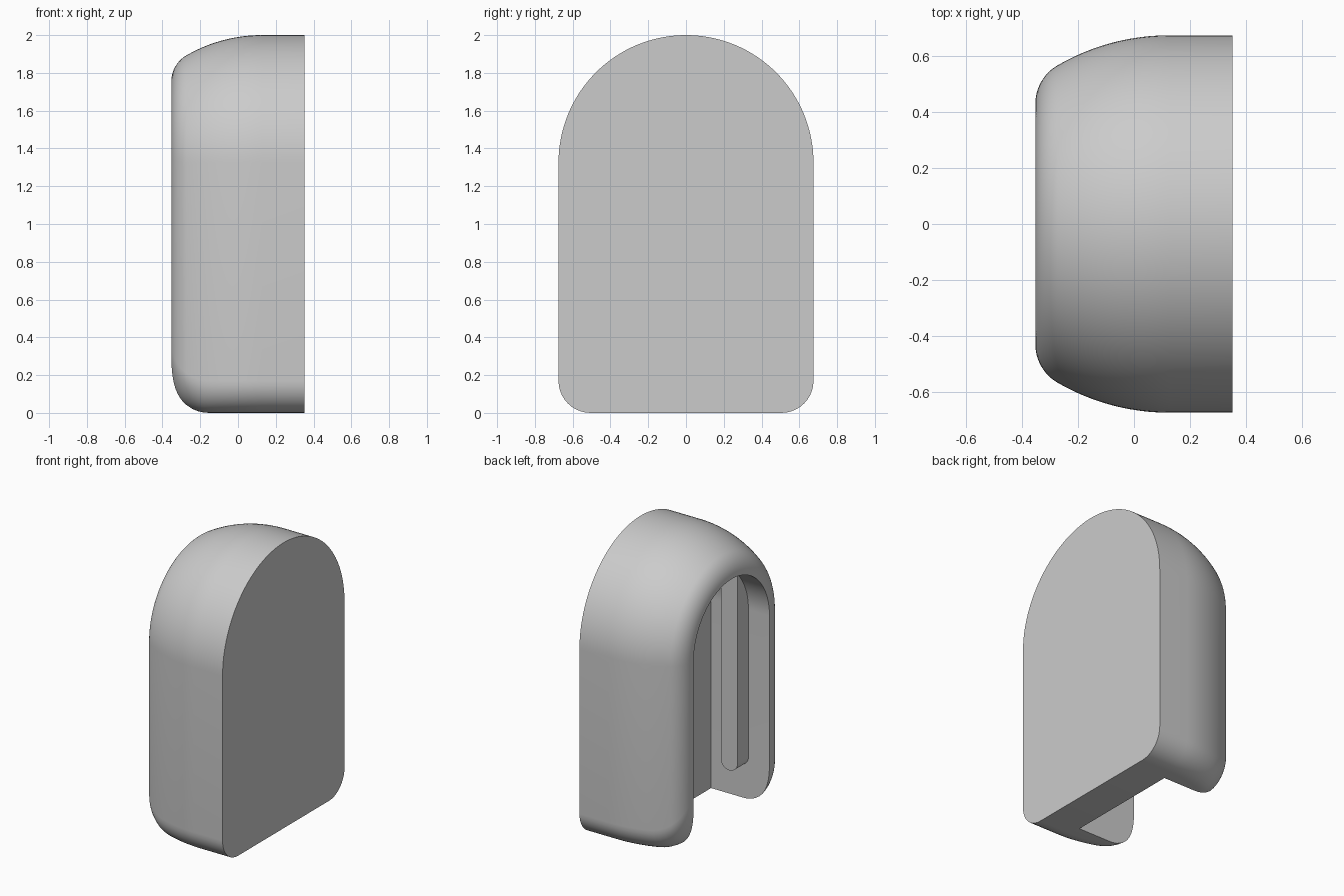
import bpy, bmesh
from math import sin, cos, pi, radians, sqrt
from mathutils import Vector

cube = bpy.data.objects.get("Cube")
if cube:
    bpy.data.objects.remove(cube, do_unlink=True)

grey = bpy.data.materials.new("plain grey")
grey.use_nodes = True
colour = (0.6, 0.6, 0.6, 1)
grey.diffuse_color = colour
grey.node_tree.nodes["Principled BSDF"].inputs["Base Color"].default_value = colour

HALF, SPRING = 0.675, 1.325    # arch radius and centre height
BACK, FRONT = 0.353, -0.353    # closed end and open end along x
SLOT, SLOT_END = 0.42, 0.10    # half width and depth of the channel


def arc(cy, cz, r, start, end, steps):
    """Points on an arc, angles in degrees."""
    angles = [radians(start + (end - start) * i / steps) for i in range(steps + 1)]
    return [(cy + r * cos(a), cz + r * sin(a)) for a in angles]


def loft(name, rings):
    """Closed solid through matching rings of points."""
    bm = bmesh.new()
    loops = [[bm.verts.new(p) for p in ring] for ring in rings]
    for a, b in zip(loops, loops[1:]):
        for i in range(len(a)):
            j = (i + 1) % len(a)
            bm.faces.new((a[i], a[j], b[j], b[i]))
    bm.faces.new(loops[0])
    bm.faces.new(loops[-1])
    bmesh.ops.recalc_face_normals(bm, faces=bm.faces)
    mesh = bpy.data.meshes.new(name)
    bm.to_mesh(mesh)
    bm.free()
    obj = bpy.data.objects.new(name, mesh)
    bpy.context.collection.objects.link(obj)
    mesh.materials.append(grey)
    return obj


def activate(obj):
    bpy.ops.object.select_all(action="DESELECT")
    obj.select_set(True)
    bpy.context.view_layer.objects.active = obj


def body_ring(x, inset):
    """Arch outline with rounded lower corners at one depth."""
    w, r, fillet = HALF - inset, 0.17, 0.2
    over = max(0, FRONT + fillet - x)
    base = fillet - sqrt(max(0, fillet ** 2 - over ** 2))
    pts = arc(0, SPRING, w, 0, 180, 64)
    pts += arc(-w + r, base + r, r, 180, 270, 10)
    pts += arc(w - r, base + r, r, 270, 360, 10)
    return [(x, y, z) for y, z in pts]


# Housing: straight band, gentle taper, then a rounded rim
big, small, turn = 0.8, 0.16, radians(30)
rim_x = FRONT + small * (1 - sin(turn))
taper_x = rim_x + big * sin(turn)
section = [(BACK, 0)]
for i in range(13):
    a = turn * i / 12
    section.append((taper_x - big * sin(a), big * (1 - cos(a))))
rim_inset = section[-1][1]
for i in range(1, 13):
    a = turn + (pi / 2 - turn) * i / 12
    section.append((rim_x - small * (sin(a) - sin(turn)),
                    rim_inset + small * (cos(turn) - cos(a))))
housing = loft("housing", [body_ring(x, d) for x, d in section])

# Arched channel, open at the front and the bottom
outline = arc(0, SPRING, SLOT, 0, 180, 48) + [(-SLOT, -0.2), (SLOT, -0.2)]
cutter = loft("channel_cutter", [[(x, y, z) for y, z in outline] for x in (-0.6, SLOT_END)])
cutter.hide_render = True
cut = housing.modifiers.new("channel", "BOOLEAN")
cut.operation = "DIFFERENCE"
cut.solver = "EXACT"
cut.object = cutter
activate(housing)
bpy.ops.object.modifier_apply(modifier=cut.name)
bpy.data.objects.remove(cutter, do_unlink=True)
bpy.ops.object.shade_smooth_by_angle(angle=radians(30))

# Upright guide ribs with rounded ends on both channel walls
rib_x, rib_r = -0.125, 0.065
stadium = arc(rib_x, 1.66, rib_r, 0, 180, 16) + arc(rib_x, 0.295, rib_r, 180, 360, 16)
for side, name in ((1, "left_rib"), (-1, "right_rib")):
    rib = loft(name, [[(x, side * y, z) for x, z in stadium] for y in (0.30, SLOT + 0.02)])
    activate(rib)
    bpy.ops.object.shade_smooth_by_angle(angle=radians(30))
